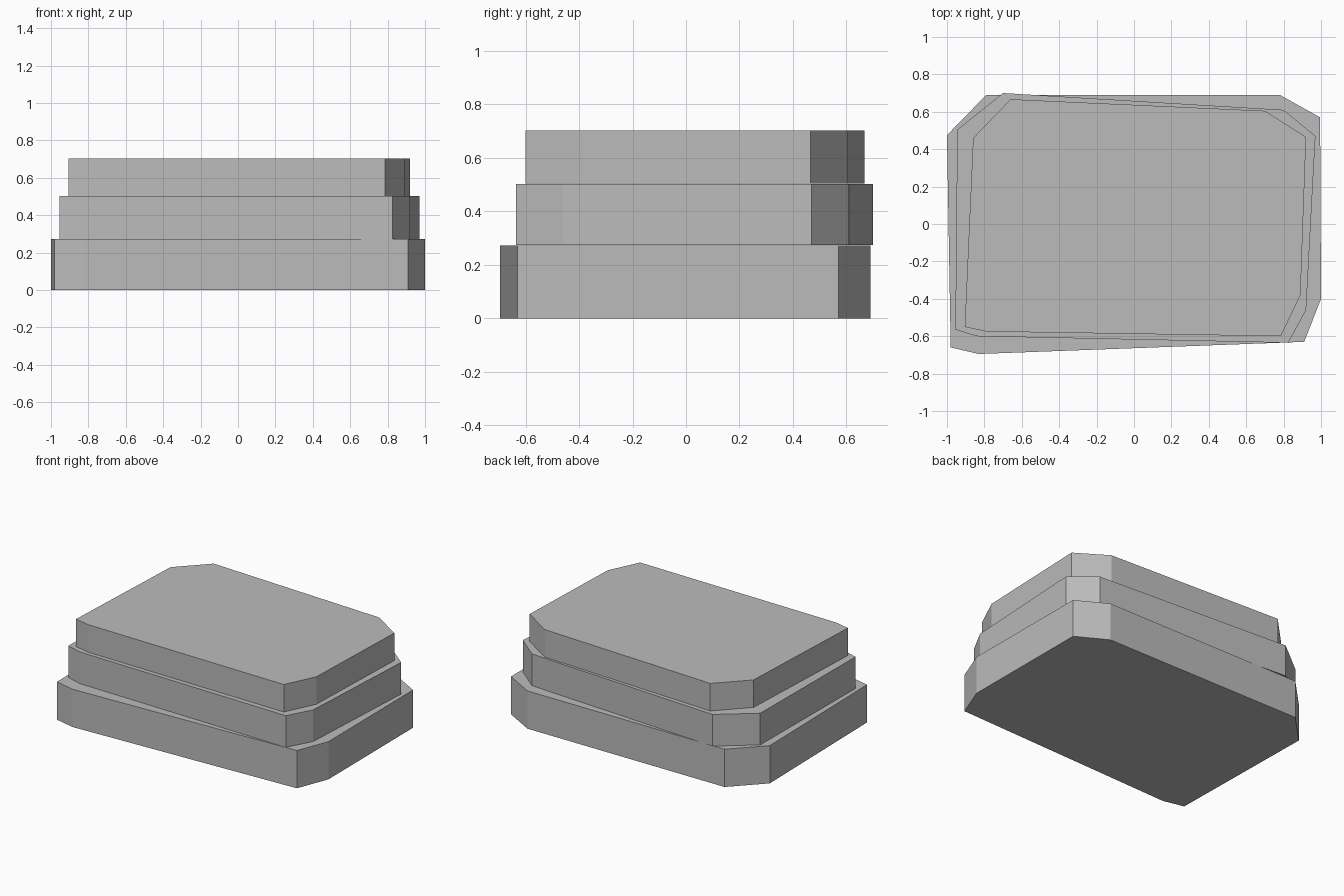
import bpy
import bmesh

if "Cube" in bpy.data.objects:
    bpy.data.objects.remove(bpy.data.objects["Cube"])

stone = bpy.data.materials.new("grey_stone")
stone.diffuse_color = (0.5, 0.5, 0.5, 1)
stone.use_nodes = True
stone.node_tree.nodes["Principled BSDF"].inputs["Base Color"].default_value = stone.diffuse_color


def slab(name, outline, z0, z1):
    """Extrude an irregular eight-sided outline into a flat stone slab."""
    bm = bmesh.new()
    base = bm.faces.new([bm.verts.new((x, y, z0)) for x, y in outline])
    top = bmesh.ops.extrude_face_region(bm, geom=[base], use_keep_orig=True)
    for v in top["geom"]:
        if isinstance(v, bmesh.types.BMVert):
            v.co.z = z1
    bmesh.ops.recalc_face_normals(bm, faces=bm.faces)
    mesh = bpy.data.meshes.new(name)
    bm.to_mesh(mesh)
    bm.free()
    mesh.materials.append(stone)
    bpy.context.collection.objects.link(bpy.data.objects.new(name, mesh))


# Three stacked slabs, each a little smaller than the one below
slab("bottom_slab", [(-0.98, -0.66), (-0.83, -0.695), (0.91, -0.63), (1.0, -0.4),
                     (0.995, 0.57), (0.78, 0.69), (-0.79, 0.69), (-1.0, 0.475)], 0.0, 0.272)
slab("middle_slab", [(-0.955, -0.565), (-0.84, -0.6), (0.825, -0.635), (0.92, -0.46),
                     (0.97, 0.47), (0.8, 0.61), (-0.7, 0.7), (-0.945, 0.505)], 0.274, 0.502)
slab("top_slab", [(-0.905, -0.55), (-0.79, -0.575), (0.785, -0.6), (0.89, -0.38),
                  (0.92, 0.465), (0.7, 0.605), (-0.66, 0.667), (-0.86, 0.46)], 0.504, 0.702)
